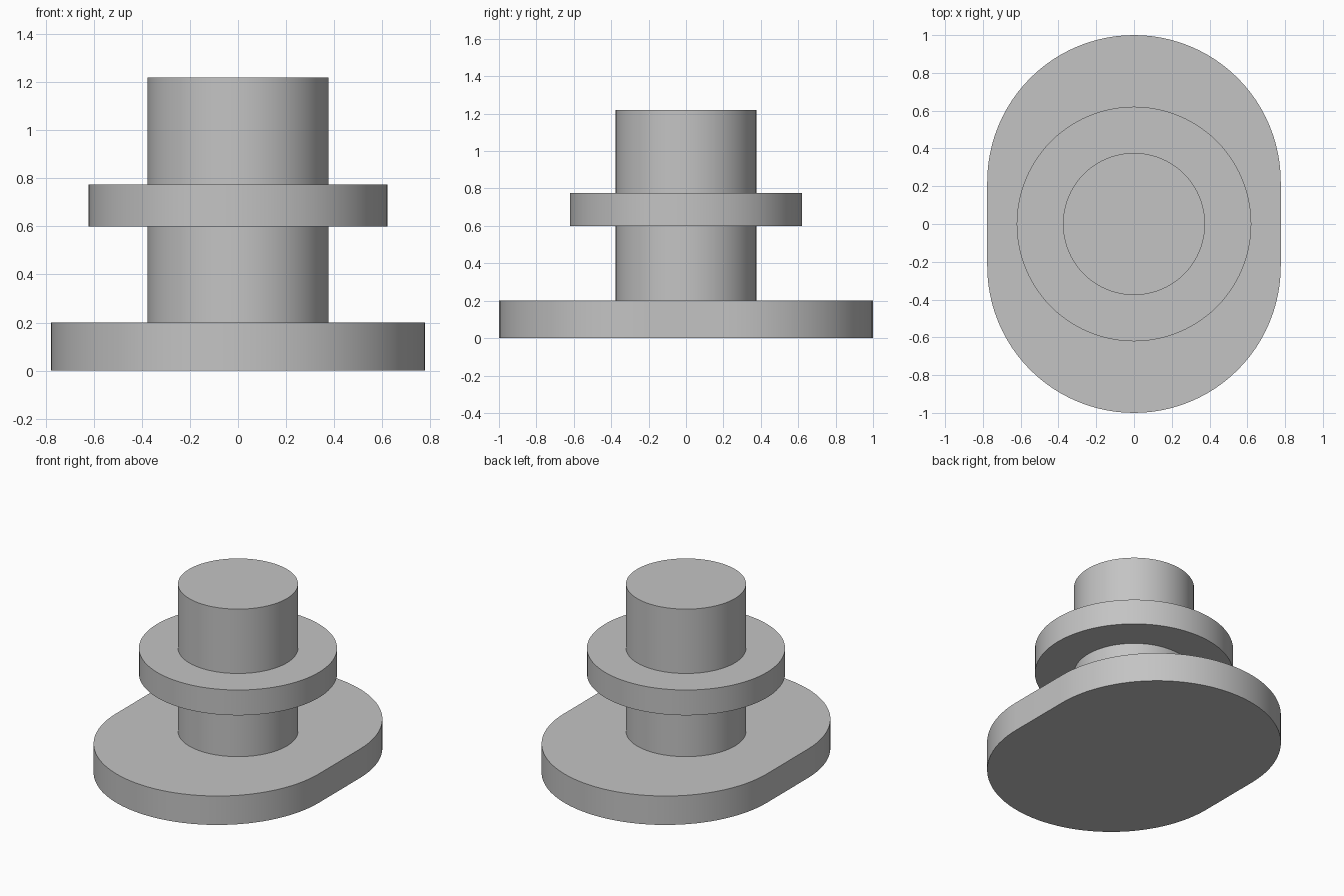
import bpy
import bmesh
from math import cos, sin, pi, radians

cube = bpy.data.objects.get("Cube")
if cube:
    bpy.data.objects.remove(cube, do_unlink=True)

grey = bpy.data.materials.new("plain grey")
grey.use_nodes = True
colour = (0.55, 0.55, 0.55, 1)
grey.diffuse_color = colour
grey.node_tree.nodes["Principled BSDF"].inputs["Base Color"].default_value = colour


def rounded_prism(name, radius, bottom, top, straight=0.0, steps=48):
    """Extrude a circle, or a slot shape with straight sides along y."""
    outline = []
    for start, shift in ((0, straight), (pi, -straight)):
        count = steps + 1 if straight else steps
        for i in range(count):
            angle = start + pi * i / steps
            outline.append((radius * cos(angle), radius * sin(angle) + shift, bottom))
    bm = bmesh.new()
    face = bm.faces.new([bm.verts.new(p) for p in outline])
    result = bmesh.ops.extrude_face_region(bm, geom=[face], use_keep_orig=True)
    raised = [v for v in result["geom"] if isinstance(v, bmesh.types.BMVert)]
    bmesh.ops.translate(bm, verts=raised, vec=(0, 0, top - bottom))
    bmesh.ops.recalc_face_normals(bm, faces=bm.faces)
    mesh = bpy.data.meshes.new(name)
    bm.to_mesh(mesh)
    bm.free()
    mesh.materials.append(grey)
    obj = bpy.data.objects.new(name, mesh)
    bpy.context.collection.objects.link(obj)
    bpy.ops.object.select_all(action="DESELECT")
    obj.select_set(True)
    bpy.context.view_layer.objects.active = obj
    bpy.ops.object.shade_smooth_by_angle(angle=radians(30))
    return obj


# Slot-shaped foot plate
rounded_prism("base_plate", 0.777, 0, 0.2, straight=0.223)
# Post below and above the collar
rounded_prism("lower_post", 0.376, 0.2, 0.6)
rounded_prism("upper_post", 0.376, 0.775, 1.22)
# Wide round collar
rounded_prism("collar", 0.621, 0.6, 0.775)
